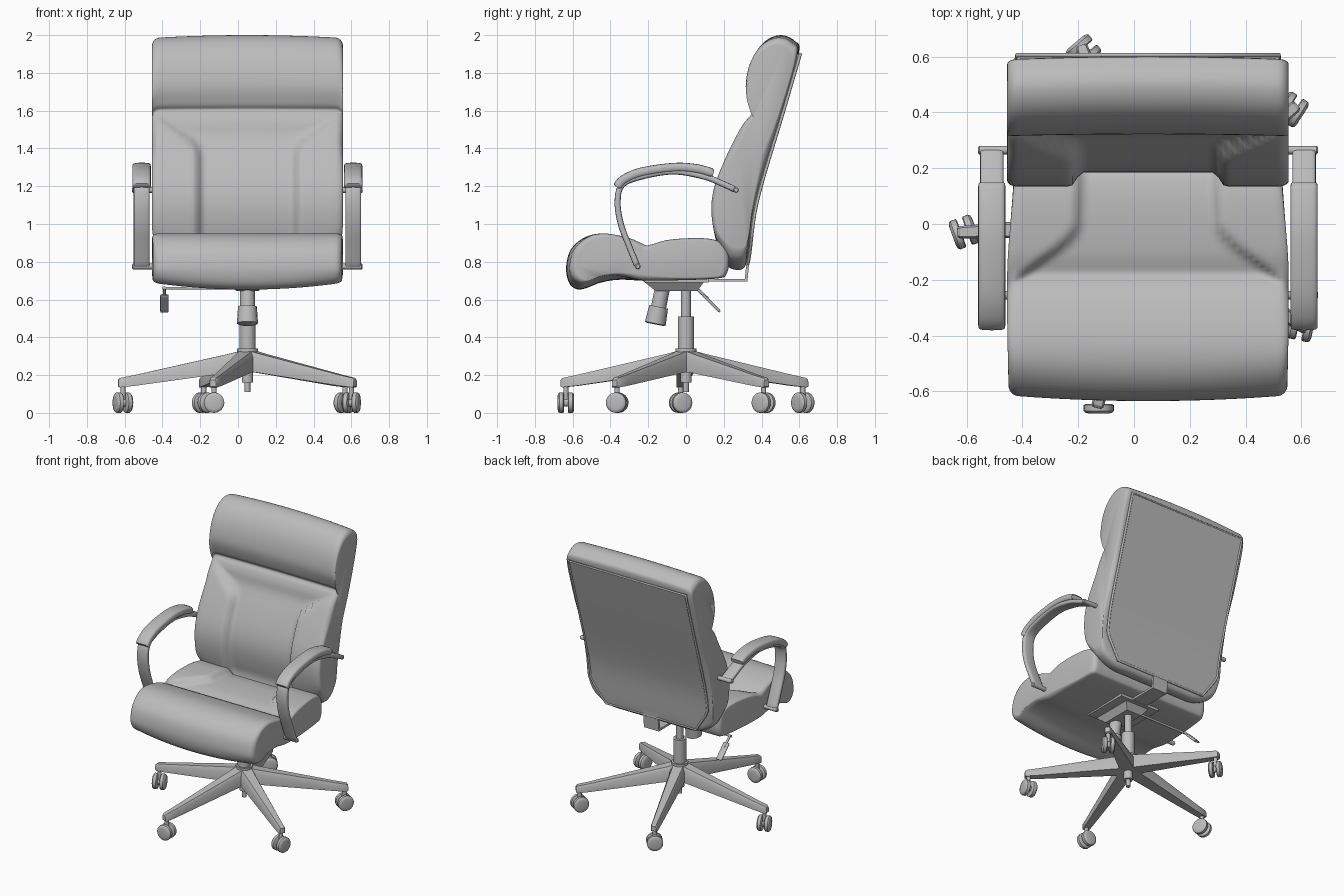
import bpy, bmesh, math
from mathutils import Vector

cube = bpy.data.objects.get("Cube")
if cube:
    bpy.data.objects.remove(cube, do_unlink=True)

CX = 0.05  # chair centre line
grey = bpy.data.materials.new("plain grey")
grey.use_nodes = True
grey.diffuse_color = (0.5, 0.5, 0.5, 1)
grey.node_tree.nodes["Principled BSDF"].inputs["Base Color"].default_value = (0.5, 0.5, 0.5, 1)


def loft(name, rings, angle=40):
    """Skin closed rings of equal length and cap both ends."""
    bm = bmesh.new()
    rows = [[bm.verts.new(p) for p in ring] for ring in rings]
    n = len(rows[0])
    for a, b in zip(rows, rows[1:]):
        for i in range(n):
            j = (i + 1) % n
            bm.faces.new((a[i], a[j], b[j], b[i]))
    bm.faces.new(rows[0])
    bm.faces.new(rows[-1])
    bmesh.ops.recalc_face_normals(bm, faces=bm.faces)
    mesh = bpy.data.meshes.new(name)
    bm.to_mesh(mesh)
    bm.free()
    obj = bpy.data.objects.new(name, mesh)
    bpy.context.collection.objects.link(obj)
    mesh.materials.append(grey)
    bpy.ops.object.select_all(action='DESELECT')
    obj.select_set(True)
    bpy.context.view_layer.objects.active = obj
    bpy.ops.object.shade_smooth_by_angle(angle=math.radians(angle))
    return obj


def lathe(name, base, axis, steps, sides=24):
    """Turned part: steps are (distance along axis, radius)."""
    base, axis = Vector(base), Vector(axis).normalized()
    u = axis.orthogonal().normalized()
    v = axis.cross(u)
    turn = [2 * math.pi * i / sides for i in range(sides)]
    return loft(name, [[base + axis * t + (u * math.cos(a) + v * math.sin(a)) * r for a in turn]
                       for t, r in steps])


def smooth_path(points, closed=False, n=5):
    """Catmull-Rom curve through 2D points."""
    p = [Vector(q) for q in points]
    m = len(p)
    get = (lambda i: p[i % m]) if closed else (lambda i: p[max(0, min(m - 1, i))])
    out = []
    for i in range(m if closed else m - 1):
        a, b, c, d = (get(i + k) for k in (-1, 0, 1, 2))
        for k in range(n):
            t = k / n
            out.append(0.5 * (2 * b + (c - a) * t + (2 * a - 5 * b + 4 * c - d) * t * t
                              + (3 * b - a - 3 * c + d) * t ** 3))
    return out if closed else out + [p[-1]]


def step(a, b, x):
    t = max(0, min(1, (x - a) / (b - a)))
    return t * t * (3 - 2 * t)


def cushion(name, profile, half, roll, deform):
    """Side profile carried across x, rounded at both sides, then shaped by deform."""
    ring = smooth_path(profile, closed=True)
    mid = sum(ring, Vector((0, 0))) / len(ring)
    inner = half - roll
    right = [inner * i / 24 for i in range(25)]
    right += [inner + roll * math.sin(math.pi / 2 * k / 6) for k in range(1, 7)]
    rings = []
    for x in [-x for x in right[:0:-1]] + right:
        t = max(0, (abs(x) - inner) / roll)
        inset = roll * (1 - math.sqrt(max(0, 1 - t * t)))
        row = []
        for p in ring:
            q = p + (mid - p).normalized() * inset
            dx, y, z = deform(x, q.x, q.y)
            row.append((CX + dx, y, z))
        rings.append(row)
    return loft(name, rings, 60)


# Seat cushion: front roll, sunken centre panel between side bolsters
def shape_seat(x, y, z):
    edge = 0.26 + 0.22 * (1 - step(-0.24, 0.0, y))
    sunk = step(-0.02, 0.025, edge - abs(x)) * step(-0.23, -0.17, y) * step(0.8, 0.87, z)
    lift = 0.035 * (x / 0.5) ** 2 * (1 - step(0.66, 0.8, z)) * (1 - step(-0.4, -0.2, y))
    taper = 1 - 0.05 * step(-0.2, 0.22, y) - 0.01 * step(0.3, 0.65, -y)
    return x * taper, y + 0.02 * (x / 0.5) ** 2 * step(0.4, 0.6, -y), z - 0.035 * sunk + lift


cushion("seat_cushion", [
    (-0.58, 0.655), (-0.62, 0.69), (-0.635, 0.77), (-0.61, 0.865), (-0.535, 0.93), (-0.43, 0.95),
    (-0.3, 0.925), (-0.22, 0.892), (-0.18, 0.893), (-0.1, 0.915), (0.02, 0.925), (0.12, 0.922),
    (0.19, 0.9), (0.225, 0.84), (0.217, 0.74), (0.15, 0.71), (-0.19, 0.7), (-0.35, 0.705),
    (-0.45, 0.69), (-0.53, 0.66)], 0.505, 0.035, shape_seat)


# Backrest: head pillow above a recessed lumbar panel
def shape_back(x, y, z):
    edge = 0.26 + 0.24 * step(1.38, 1.62, z)
    front = 1 - step(0.02, 0.1, y - 0.17 - max(0, z - 1.1) * 0.38)
    sunk = step(-0.02, 0.025, edge - abs(x)) * step(0.78, 0.9, z) * (1 - step(1.45, 1.6, z)) * front
    corner = max(0, (abs(x) - 0.3) / 0.2) ** 2 * (1 - step(0.76, 1.0, z))
    bow = (x / 0.5) ** 2 * step(1.5, 1.9, z)
    return x * (1 - 0.03 * (1 - step(0.76, 1.0, z))), y + 0.05 * sunk - 0.01 * bow, \
        z + 0.08 * corner - 0.015 * bow


cushion("backrest_cushion", [
    (0.5, 2.0), (0.415, 1.965), (0.35, 1.87), (0.322, 1.74), (0.342, 1.64), (0.362, 1.605),
    (0.335, 1.57), (0.285, 1.5), (0.205, 1.34), (0.147, 1.185), (0.135, 1.05), (0.165, 0.89),
    (0.215, 0.785), (0.26, 0.758), (0.31, 0.77), (0.328, 0.85), (0.352, 1.05), (0.395, 1.23),
    (0.5, 1.57), (0.597, 1.9), (0.575, 1.97)], 0.505, 0.04, shape_back)

# Rear cover panel with piping along its border
rear = smooth_path([(0.325, 0.79), (0.335, 0.85), (0.36, 1.05), (0.403, 1.23), (0.505, 1.57), (0.602, 1.9)])


def cover_half(z):
    return 0.36 + 0.11 * min(1, (z - 0.79) / 0.16)


loft("rear_cover", [[(CX + s * cover_half(p.y), p.x + d, p.y) for s, d in
                     ((-1, -0.03), (1, -0.03), (1, 0.006), (-1, 0.006))] for p in rear])


def piping(name, points, radius):
    curve = bpy.data.curves.new(name, 'CURVE')
    curve.dimensions = '3D'
    curve.bevel_depth = radius
    curve.bevel_resolution = 2
    spline = curve.splines.new('POLY')
    spline.points.add(len(points) - 1)
    for sp, p in zip(spline.points, points):
        sp.co = (*p, 1)
    spline.use_cyclic_u = True
    curve.materials.append(grey)
    bpy.context.collection.objects.link(bpy.data.objects.new(name, curve))


border = [(CX + cover_half(p.y), p.x + 0.004, p.y) for p in rear]
piping("rear_cover_piping", border + [(2 * CX - x, y, z) for x, y, z in reversed(border)], 0.008)


# Armrests: flat bent strap, soft pad on top, pins into seat and back
def strap(name, x, path, half_w, half_t):
    rings = []
    for i, p in enumerate(path):
        d = (path[min(i + 1, len(path) - 1)] - path[max(i - 1, 0)]).normalized()
        end = 0.6 if i in (0, len(path) - 1) else 1
        ring = []
        for k in range(16):
            c, s = math.cos(math.pi * k / 8), math.sin(math.pi * k / 8)
            a = math.copysign(abs(c) ** 0.5, c) * half_w * (0.9 + 0.1 * end)
            b = math.copysign(abs(s) ** 0.5, s) * half_t * end
            ring.append((x + a, p.x - d.y * b, p.y + d.x * b))
        rings.append(ring)
    loft(name, rings, 50)


frame_path = smooth_path([(-0.255, 0.77), (-0.3, 0.88), (-0.345, 1.0), (-0.362, 1.12), (-0.335, 1.21),
                          (-0.22, 1.255), (-0.06, 1.278), (0.1, 1.25), (0.2, 1.21), (0.265, 1.18)])
pad_path = smooth_path([(-0.365, 1.195), (-0.33, 1.235), (-0.235, 1.275), (-0.06, 1.3), (0.06, 1.292), (0.145, 1.268)])
for side, s in (("left", 1), ("right", -1)):
    ax = CX + s * 0.56
    strap(side + "_arm_frame", ax, frame_path, 0.042, 0.016)
    strap(side + "_arm_pad", ax, pad_path, 0.049, 0.024)
    for part, y, z in (("seat", -0.255, 0.775), ("back", 0.265, 1.18)):
        lathe(f"{side}_arm_{part}_pin", (CX + s * 0.44, y, z), (s, 0, 0), [(0, 0.015), (0.165, 0.015), (0.17, 0.01)], 16)


# Mechanism under the seat
def box(name, low, high):
    """Two rectangles (x half width, y min, y max, z) joined."""
    loft(name, [[(CX - w, a, z), (CX + w, a, z), (CX + w, b, z), (CX - w, b, z)]
                for w, a, b, z in (low, high)], 30)


box("tilt_housing", (0.06, -0.16, 0.06, 0.645), (0.1, -0.23, 0.1, 0.7))
box("mounting_plate", (0.16, -0.22, 0.12, 0.69), (0.16, -0.22, 0.12, 0.71))
box("back_bracket_bar", (0.06, 0.05, 0.325, 0.695), (0.06, 0.05, 0.325, 0.71))
box("back_bracket_upright", (0.06, 0.31, 0.325, 0.695), (0.06, 0.325, 0.34, 0.85))
lathe("tension_knob", (CX, -0.125, 0.66), (0, -0.2, -1),
      [(0, 0.04), (0.1, 0.04), (0.1, 0.05), (0.19, 0.056), (0.195, 0.045)], 16)
lathe("lever_rod", (CX, 0.05, 0.66), (-1, 0, 0), [(0, 0.008), (0.45, 0.008)], 12)
lathe("lever_stem", (-0.39, 0.05, 0.665), (0, 0.75, -0.7), [(0, 0.008), (0.09, 0.008)], 12)
paddle = smooth_path([(0.09, 0.625), (0.13, 0.585), (0.18, 0.535)])
strap("lever_paddle", -0.39, paddle, 0.022, 0.008)

# Gas lift and hub
lathe("gas_lift", (CX, 0, 0.11), (0, 0, 1),
      [(0, 0.015), (0.05, 0.015), (0.05, 0.03), (0.11, 0.03), (0.11, 0.05), (0.2, 0.05), (0.2, 0.056),
       (0.23, 0.056), (0.23, 0.043), (0.4, 0.043), (0.4, 0.026), (0.55, 0.026)])

# Five-star base with twin-wheel casters
for i, swivel in enumerate((20, 90, -12, -33, -50)):
    ang = math.radians(182.5 + 72 * i)
    out = Vector((math.cos(ang), math.sin(ang), 0))
    across = Vector((-out.y, out.x, 0))
    centre = Vector((CX, 0, 0))
    rings = []
    for r, w, low, high in ((0.02, 0.05, 0.22, 0.332), (0.1, 0.046, 0.212, 0.312), (0.6, 0.025, 0.143, 0.2),
                            (0.675, 0.022, 0.135, 0.185), (0.685, 0.016, 0.14, 0.175)):
        c = centre + out * r
        rings.append([c + across * x * w + Vector((0, 0, low + (high - low) * t)) for x, t in
                      ((-1, 0), (1, 0), (1, 0.75), (0.7, 1), (-0.7, 1), (-1, 0.75))])
    loft(f"base_leg_{i + 1}", rings, 30)
    tip = centre + out * 0.66
    lathe(f"caster_stem_{i + 1}", tip + Vector((0, 0, 0.05)), (0, 0, 1), [(0, 0.014), (0.1, 0.014), (0.1, 0.02), (0.12, 0.02)], 12)
    axle = Vector((math.cos(math.radians(swivel)), math.sin(math.radians(swivel)), 0))
    hub = tip + Vector((0, 0, 0.054))
    lathe(f"caster_axle_{i + 1}", hub - axle * 0.03, axle, [(0, 0.022), (0.06, 0.022)], 12)
    for s in (-1, 1):
        lathe(f"caster_wheel_{i + 1}_{'a' if s < 0 else 'b'}", hub + axle * s * 0.01, axle * s,
              [(0, 0.048), (0.004, 0.054), (0.024, 0.054), (0.031, 0.048), (0.034, 0.035)])
